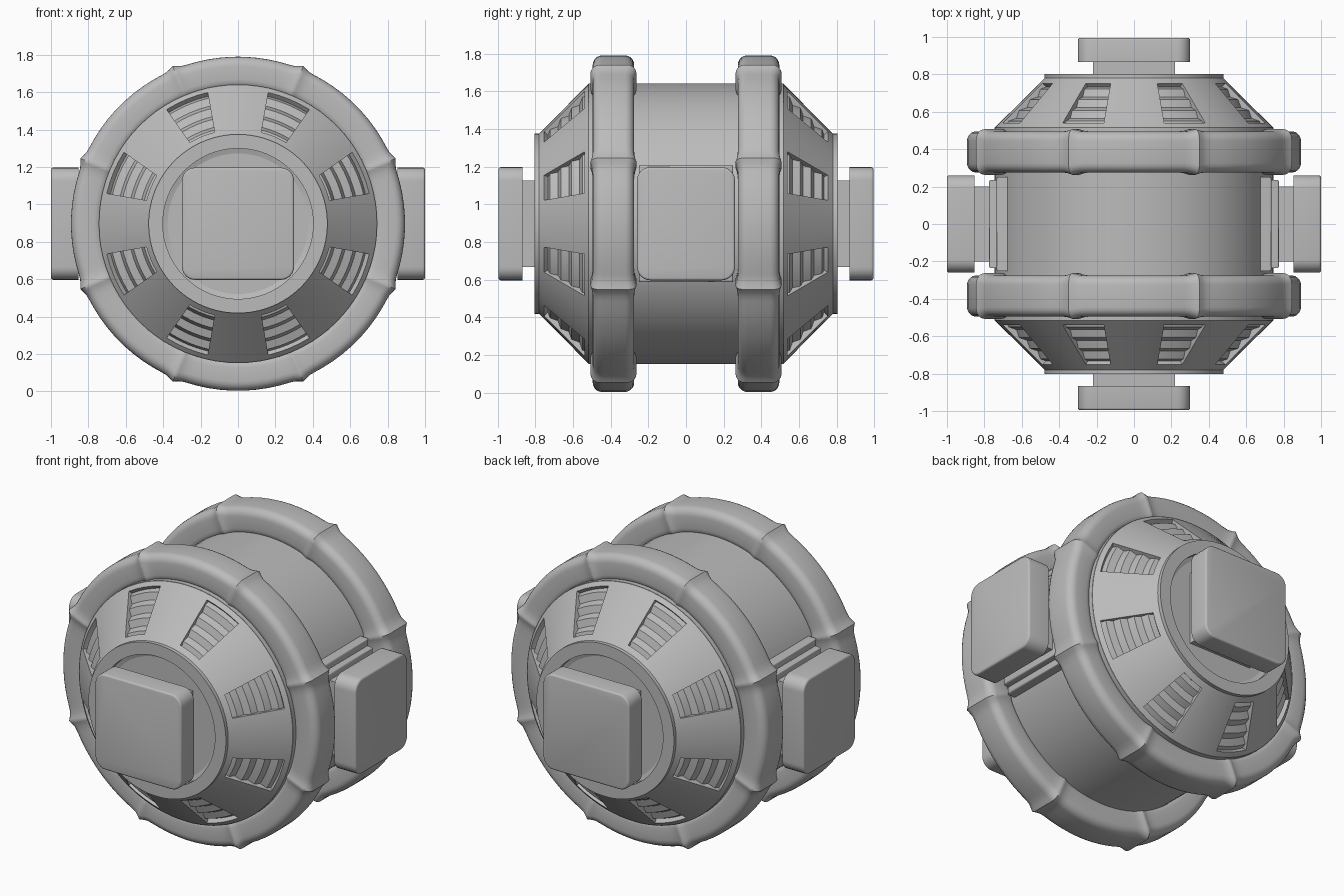
import bpy, bmesh
from math import sin, cos, radians, pi
from mathutils import Vector

cube = bpy.data.objects.get("Cube")
if cube:
    bpy.data.objects.remove(cube, do_unlink=True)

CENTRE = Vector((0, 0, 0.897))

grey = bpy.data.materials.new("plain grey")
grey.use_nodes = True
grey.diffuse_color = (0.5, 0.5, 0.5, 1)
shader = grey.node_tree.nodes["Principled BSDF"]
shader.inputs["Base Color"].default_value = (0.5, 0.5, 0.5, 1)
shader.inputs["Roughness"].default_value = 0.6


def polar(r, y, deg):
    a = radians(deg)
    return Vector((r * cos(a), y, r * sin(a)))


def finish(bm, name, angle=35):
    """Orient faces outward, make the object and shade it."""
    bmesh.ops.remove_doubles(bm, verts=bm.verts, dist=0.0005)
    bmesh.ops.recalc_face_normals(bm, faces=bm.faces)
    bm.normal_update()
    outward = sum(f.normal.dot(f.calc_center_median()) * f.calc_area() for f in bm.faces)
    if outward < 0:
        bmesh.ops.reverse_faces(bm, faces=bm.faces)
    mesh = bpy.data.meshes.new(name)
    bm.to_mesh(mesh)
    bm.free()
    mesh.materials.append(grey)
    obj = bpy.data.objects.new(name, mesh)
    obj.location = CENTRE
    bpy.context.collection.objects.link(obj)
    bpy.ops.object.select_all(action='DESELECT')
    obj.select_set(True)
    bpy.context.view_layer.objects.active = obj
    bpy.ops.object.shade_smooth_by_angle(angle=radians(angle))
    return obj


def sweep(name, angles, section, closed=False, angle=35):
    """Sweep an (r, y) section around the y axis."""
    bm = bmesh.new()
    loops = [[bm.verts.new(polar(r, y, a)) for r, y in section(a)] for a in angles]
    n = len(loops[0])
    for i, cur in enumerate(loops):
        nxt = loops[(i + 1) % len(loops)]
        for j in range(n if closed else n - 1):
            k = (j + 1) % n
            bm.faces.new((cur[j], cur[k], nxt[k], nxt[j]))
    return finish(bm, name, angle)


ROUND = [i * 3.75 for i in range(96)]

# Drum body between the two cones
drum = [(0, -0.517), (0.745, -0.517), (0.745, 0.517), (0, 0.517)]
sweep("drum_body", ROUND, lambda a: drum)

# Tyre-like rings with flared knuckles
OFFSETS = [-20, -16, -12, -8, -5, -3, -1.8, -0.8, 0, 0.8, 1.8, 3, 5, 8, 12, 16, 20, 22.5]
RING_ANGLES = [22.5 + 45 * k + o for k in range(8) for o in OFFSETS]


def ring_section(y_mid):
    def section(a):
        d = abs((a % 45) - 22.5)
        flare = 0.02 * max(0, 1 - d / 4) ** 1.6
        r_in, r_out, half, corner = 0.72, 0.893 + flare, 0.11 + 0.6 * flare, 0.05
        pts = []
        for q, (cr, cy) in enumerate([(r_out - corner, half - corner),
                                      (r_in + corner, half - corner),
                                      (r_in + corner, corner - half),
                                      (r_out - corner, corner - half)]):
            for s in range(6):
                t = pi / 2 * (q + s / 5)
                pts.append((cr + corner * cos(t), y_mid + cy + corner * sin(t)))
        return pts
    return section


for side, label in ((-1, "front"), (1, "back")):
    sweep(label + "_ring", RING_ANGLES, ring_section(side * 0.385), True, 50)


# Cone shells with recessed vent openings
R_OUT, R_IN, Y_OUT, Y_IN = 0.745, 0.475, 0.515, 0.782
VENT_OUT, VENT_IN, VENT_HALF, DEPTH = 0.72, 0.505, 9.5, 0.026
COLUMNS = [-22.5, -18, -13.5, -VENT_HALF, -4.75, 0, 4.75, VENT_HALF, 13.5, 18, 22.5]


def cone_y(r):
    return Y_OUT + (R_OUT - r) / (R_OUT - R_IN) * (Y_IN - Y_OUT)


def cone_shell(name, side):
    bm = bmesh.new()
    rows = [R_OUT, VENT_OUT, VENT_IN, R_IN]

    def point(k, col, row, sink=0):
        r, off = rows[row], COLUMNS[col]
        if row >= 2 and abs(off) < 20:
            off *= 0.86
        return bm.verts.new(polar(r - sink, side * (cone_y(r) - sink), 22.5 + 45 * k + off))

    def wall(k, c0, r0, c1, r1):
        bm.faces.new((point(k, c0, r0), point(k, c1, r1),
                      point(k, c1, r1, DEPTH), point(k, c0, r0, DEPTH)))

    first, last = COLUMNS.index(-VENT_HALF), COLUMNS.index(VENT_HALF)
    for k in range(8):
        for c in range(len(COLUMNS) - 1):
            in_vent = first <= c < last
            for row in range(3):
                if not (in_vent and row == 1):
                    bm.faces.new((point(k, c, row), point(k, c + 1, row),
                                  point(k, c + 1, row + 1), point(k, c, row + 1)))
            if in_vent:
                wall(k, c, 1, c + 1, 1)
                wall(k, c, 2, c + 1, 2)
        wall(k, first, 1, first, 2)
        wall(k, last, 1, last, 2)
    finish(bm, name)


for side, label in ((-1, "front"), (1, "back")):
    cone_shell(label + "_cone", side)

    # Louvred core seen through the vents
    louvres = [(0, side * 0.5)]
    for i in range(9):
        r = VENT_OUT + 0.008 + (VENT_IN - VENT_OUT - 0.016) * i / 8
        sink = 0.024 if i % 2 == 0 else 0.01
        louvres.append((r - sink, side * (cone_y(r) - sink)))
    louvres.append((0, louvres[-1][1]))
    sweep(label + "_vent_louvres", ROUND, lambda a: louvres, angle=15)

    # End rim with a recessed hub disc
    rim = [(0, 0.70), (0.47, 0.775), (0.478, 0.78), (0.478, 0.803),
           (0.402, 0.803), (0.402, 0.76), (0, 0.76)]
    sweep(label + "_rim", ROUND, lambda a: [(r, side * y) for r, y in rim])


def block(name, axis, side, near, far, half_w, half_h, corner=0.0, edge=0.0):
    """Box reaching out along x or y, with rounded corners and a soft outer edge."""
    bm = bmesh.new()
    bmesh.ops.create_cube(bm, size=1)
    for v in bm.verts:
        v.co = Vector((2 * half_w * v.co.x, near + (far - near) * (v.co.y + 0.5),
                       2 * half_h * v.co.z))
    if corner:
        long_edges = [e for e in bm.edges
                      if abs(e.verts[0].co.y - e.verts[1].co.y) > 0.01]
        bmesh.ops.bevel(bm, geom=long_edges, offset=corner, segments=6,
                        profile=0.5, affect='EDGES')
    if edge:
        outer = [e for e in bm.edges if all(v.co.y > far - 0.0001 for v in e.verts)]
        bmesh.ops.bevel(bm, geom=outer, offset=edge, segments=3,
                        profile=0.5, affect='EDGES')
    for v in bm.verts:
        w, d, h = v.co
        v.co = Vector((w, side * d, h)) if axis == "y" else Vector((side * d, w, h))
    return finish(bm, name)


# End pads on necks
for side, label in ((-1, "front"), (1, "back")):
    block(label + "_neck", "y", side, 0.74, 0.88, 0.22, 0.23)
    block(label + "_pad", "y", side, 0.867, 0.995, 0.3, 0.3, 0.07, 0.012)

# Side pads on stepped mounting plates
for side, label in ((-1, "right"), (1, "left")):
    block(label + "_mount_plate", "x", side, 0.6, 0.735, 0.25, 0.31, 0, 0.01)
    block(label + "_mount_step", "x", side, 0.6, 0.775, 0.235, 0.27, 0, 0.01)
    block(label + "_neck", "x", side, 0.7, 0.87, 0.2, 0.23)
    block(label + "_pad", "x", side, 0.853, 1.0, 0.26, 0.3, 0.07, 0.012)
